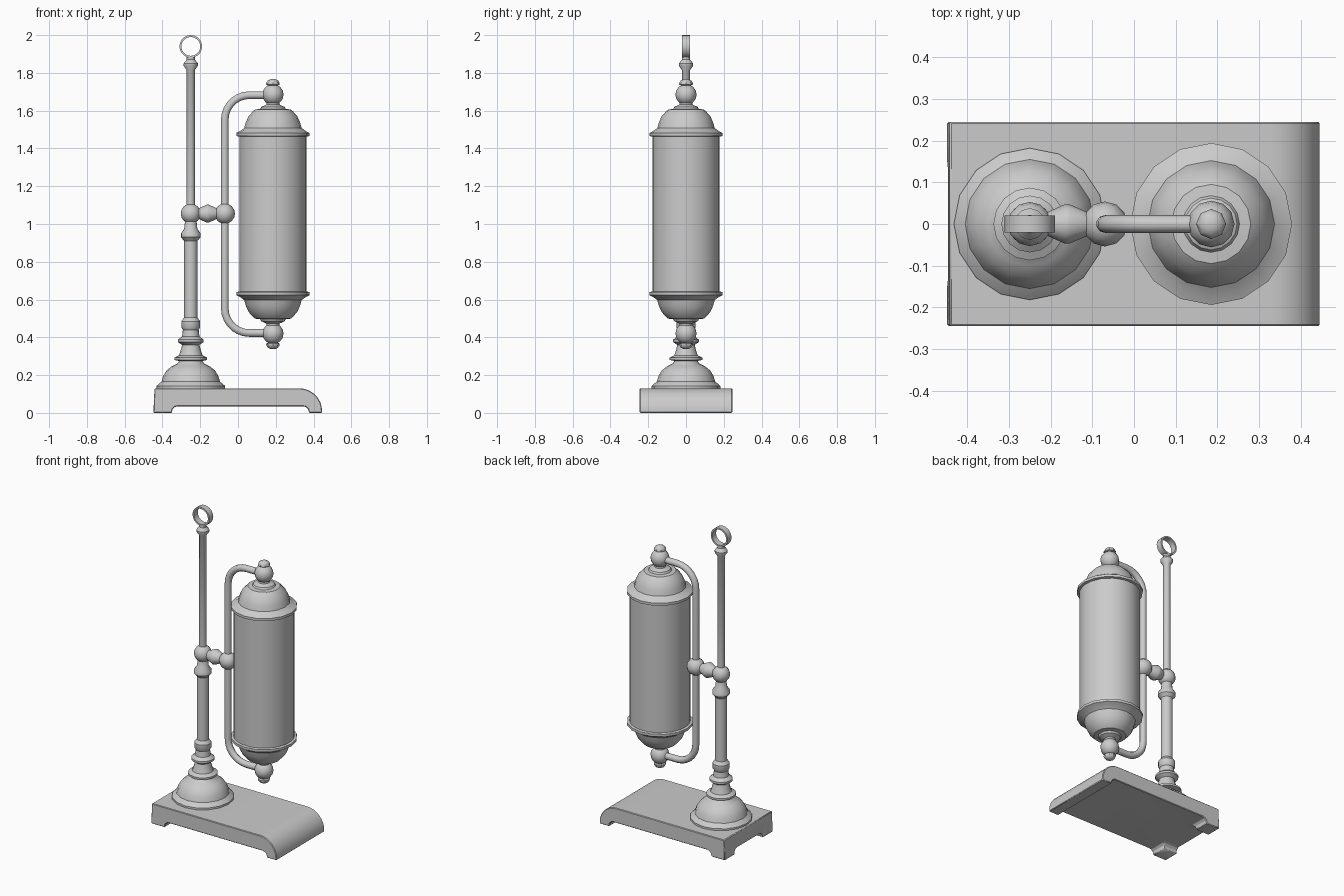
import bpy, bmesh, math
from mathutils import Matrix, Vector

if "Cube" in bpy.data.objects:
    bpy.data.objects.remove(bpy.data.objects["Cube"])

MID = 1.0525          # mirror height of the lamp
COL_X, LAMP_X, PIPE_X = -0.25, 0.185, -0.07


def finish(name, bm, angle=35):
    bmesh.ops.recalc_face_normals(bm, faces=bm.faces)
    me = bpy.data.meshes.new(name)
    bm.to_mesh(me)
    bm.free()
    ob = bpy.data.objects.new(name, me)
    bpy.context.collection.objects.link(ob)
    bpy.ops.object.select_all(action='DESELECT')
    ob.select_set(True)
    bpy.context.view_layer.objects.active = ob
    if angle:
        bpy.ops.object.shade_smooth_by_angle(angle=math.radians(angle))
    return ob


def lathe(name, profile, matrix, seg=16, closed=False):
    """Revolve (radius, height) points about local z."""
    bm = bmesh.new()
    rings = [[bm.verts.new(matrix @ Vector((r * math.cos(a), r * math.sin(a), z)))
              for a in (2 * math.pi * i / seg for i in range(seg))] for r, z in profile]
    pairs = list(zip(rings, rings[1:] + rings[:1] if closed else rings[1:]))
    for a, b in pairs:
        for i in range(seg):
            j = (i + 1) % seg
            bm.faces.new((a[i], a[j], b[j], b[i]))
    if not closed:
        bm.faces.new(rings[0])
        bm.faces.new(rings[-1])
    return finish(name, bm)


def ball(name, x, z, r):
    bm = bmesh.new()
    bmesh.ops.create_uvsphere(bm, u_segments=12, v_segments=8, radius=r,
                              matrix=Matrix.Translation((x, 0, z)))
    return finish(name, bm, 60)


def prism(name, pts, start, depth, angle=30):
    """Extrude a 3D outline."""
    bm = bmesh.new()
    f = bm.faces.new([bm.verts.new(Vector(p) + Vector(start)) for p in pts])
    ext = bmesh.ops.extrude_face_region(bm, geom=[f])
    bmesh.ops.translate(bm, vec=depth, verts=[v for v in ext['geom'] if isinstance(v, bmesh.types.BMVert)])
    return finish(name, bm, angle)


def arc(cx, cz, r, a0, a1, n):
    return [(cx + r * math.cos(math.radians(a0 + (a1 - a0) * i / n)),
             cz + r * math.sin(math.radians(a0 + (a1 - a0) * i / n))) for i in range(n + 1)]


# Base: rounded right end, arched underside
outline = [(-0.448, 0), (-0.442, 0.13)] + arc(0.325, 0.01, 0.12, 90, 0, 8) + [(0.445, 0), (0.375, 0)]
outline += arc(0.345, 0.005, 0.03, 0, 90, 3) + arc(-0.32, 0.005, 0.03, 90, 180, 3) + [(-0.35, 0)]
base = prism("base", [(x, 0, z) for x, z in outline], (0, -0.245, 0), (0, 0.49, 0))

# Arch between the two left feet
arch = [(-0.145, -0.05)] + arc(-0.115, 0.005, 0.03, 180, 90, 3) + arc(0.115, 0.005, 0.03, 90, 0, 3) + [(0.145, -0.05)]
cutter = prism("arch_cutter", [(0, y, z) for y, z in arch], (-0.6, 0, 0), (0.35, 0, 0), 0)
cut = base.modifiers.new("arch", 'BOOLEAN')
cut.object, cut.operation, cut.solver = cutter, 'DIFFERENCE', 'EXACT'
bpy.context.view_layer.objects.active = base
bpy.ops.object.modifier_apply(modifier="arch")
bpy.data.objects.remove(cutter)
bev = base.modifiers.new("soft_edges", 'BEVEL')
bev.width, bev.segments, bev.angle_limit = 0.004, 1, math.radians(50)

# Column: bell foot, turned stem and slim rod
col = Matrix.Translation((COL_X, 0, 0))
lathe("column_foot", [(0.182, 0.125), (0.182, 0.142), (0.168, 0.155), (0.155, 0.165), (0.146, 0.195),
                      (0.128, 0.225), (0.10, 0.247), (0.07, 0.262), (0.062, 0.275), (0.087, 0.28),
                      (0.087, 0.292), (0.062, 0.305), (0.052, 0.335), (0.046, 0.36), (0.068, 0.375),
                      (0.068, 0.388), (0.046, 0.405), (0.042, 0.44), (0.05, 0.452), (0.05, 0.485),
                      (0.035, 0.505)], col)
lathe("column_stem", [(0.035, 0.50), (0.035, 0.91), (0.052, 0.93), (0.052, 0.95),
                      (0.035, 0.975), (0.03, 1.02)], col)
lathe("column_rod", [(0.022, 1.05), (0.022, 1.815), (0.038, 1.838), (0.038, 1.85),
                     (0.022, 1.87), (0.022, 1.888)], col, 12)

# Hanging ring on top
lathe("top_ring", [(0.06, -0.02), (0.06, 0.02), (0.05, 0.02), (0.05, -0.02)],
      Matrix.Translation((COL_X, 0, 1.94)) @ Matrix.Rotation(math.pi / 2, 4, 'X'), 20, True)

# Joint between column and bracket
ball("column_ball", COL_X, 1.055, 0.053)
ball("bracket_ball", PIPE_X, 1.055, 0.054)
lathe("joint_bead", [(0.025, -0.055), (0.031, -0.042), (0.047, -0.006), (0.047, 0.006),
                     (0.031, 0.042), (0.025, 0.055)],
      Matrix.Translation((-0.16, 0, 1.055)) @ Matrix.Rotation(math.pi / 2, 4, 'Y'), 12)

# C-shaped bracket pipe
R, TOP = 0.13, 1.682
BOT = 2 * MID - TOP
path = [(LAMP_X, TOP)] + arc(PIPE_X + R, TOP - R, R, 90, 180, 7)
path += arc(PIPE_X + R, BOT + R, R, 180, 270, 7) + [(LAMP_X, BOT)]
cu = bpy.data.curves.new("bracket_pipe", 'CURVE')
cu.dimensions, cu.bevel_depth, cu.bevel_resolution, cu.use_fill_caps = '3D', 0.021, 3, True
sp = cu.splines.new('POLY')
sp.points.add(len(path) - 1)
for p, (x, z) in zip(sp.points, path):
    p.co = (x, 0, z, 1)
bpy.context.collection.objects.link(bpy.data.objects.new("bracket_pipe", cu))

# Lamp cylinder
lathe("lamp_cylinder", [(0.178, 2 * MID - 1.47), (0.178, 1.47)], Matrix.Translation((LAMP_X, 0, 0)), 32)

# Lamp end caps, balls and finials, mirrored top and bottom
for end, s in (("top", 1), ("bottom", -1)):
    m = Matrix.Translation((LAMP_X, 0, MID)) @ Matrix.Diagonal((1, 1, s, 1))
    cap = [(0.178, 1.462), (0.194, 1.466), (0.194, 1.482), (0.172, 1.493), (0.152, 1.508), (0.143, 1.54),
           (0.128, 1.572), (0.105, 1.597), (0.095, 1.606), (0.068, 1.609), (0.062, 1.62), (0.035, 1.632),
           (0.03, 1.66)]
    finial = [(0.025, 1.715), (0.024, 1.733), (0.036, 1.738), (0.036, 1.746), (0.028, 1.759), (0.012, 1.767)]
    lathe(end + "_cap", [(r, z - MID) for r, z in cap], m)
    lathe(end + "_finial", [(r, z - MID) for r, z in finial], m, 8)
    ball(end + "_ball", LAMP_X, MID + s * (1.685 - MID), 0.056)
